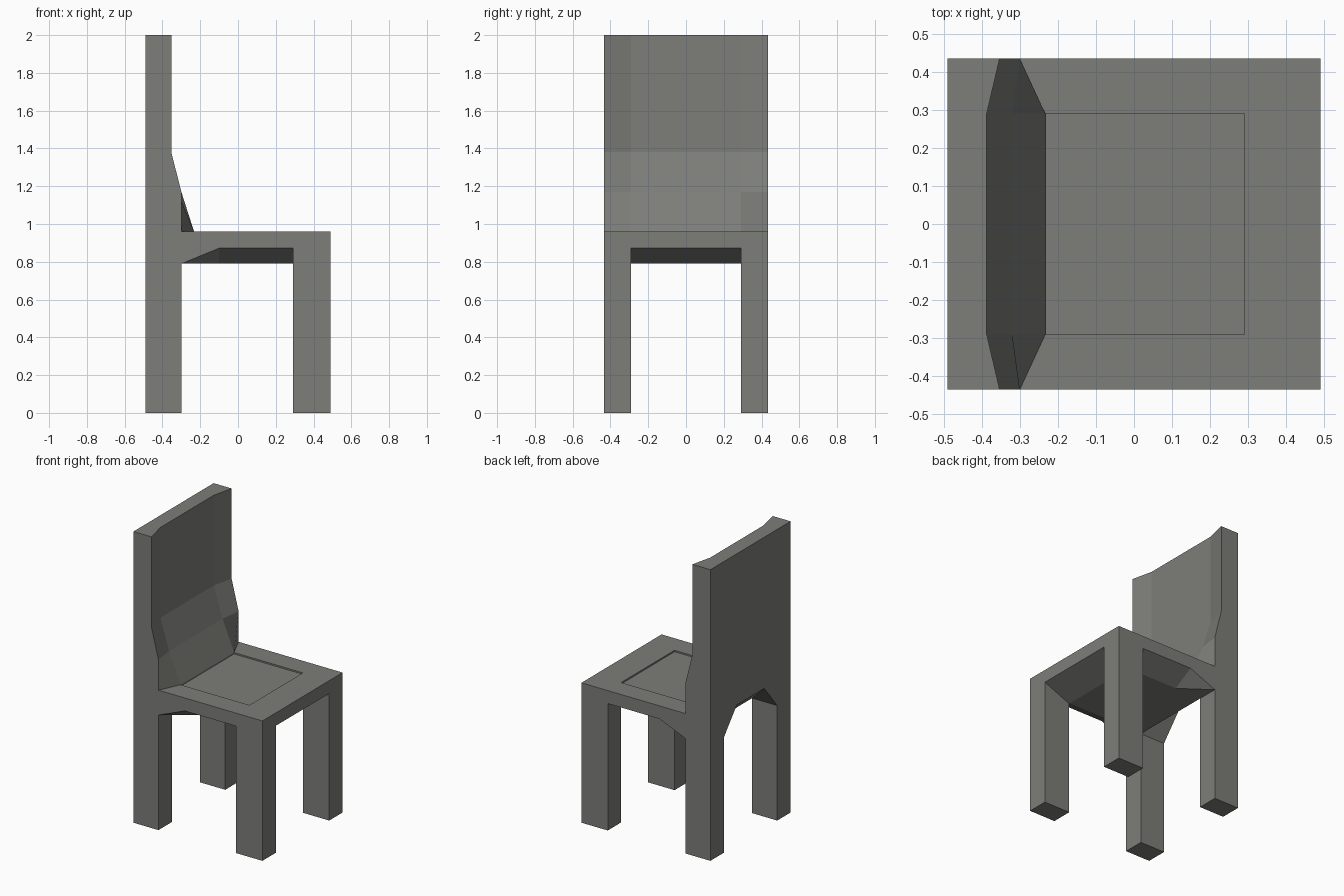
import bpy, bmesh

if "Cube" in bpy.data.objects:
    bpy.data.objects.remove(bpy.data.objects["Cube"])

# key positions
BACK, FRONT = -0.49, 0.49        # outer x
LEG_B, LEG_F = -0.30, 0.29       # inner leg x
SIDE, IN = 0.435, 0.29           # outer / inner y
SEAT, EDGE, LOW = 0.961, 0.872, 0.79   # seat top, rail lower edge, underside
BEND, CUSHION = -0.10, -0.233    # brace start on side rail, foot of backrest

paint = bpy.data.materials.new("dark_grey")
paint.diffuse_color = (0.205, 0.205, 0.19, 1)
paint.use_nodes = True
paint.node_tree.nodes["Principled BSDF"].inputs["Base Color"].default_value = paint.diffuse_color


def link(name, bm):
    bmesh.ops.recalc_face_normals(bm, faces=bm.faces)
    me = bpy.data.meshes.new(name)
    bm.to_mesh(me)
    bm.free()
    me.materials.append(paint)
    ob = bpy.data.objects.new(name, me)
    bpy.context.collection.objects.link(ob)
    return ob


def hull(name, pts):
    """Convex block around the given points."""
    bm = bmesh.new()
    for p in pts:
        bm.verts.new(p)
    bmesh.ops.convex_hull(bm, input=bm.verts[:])
    bmesh.ops.dissolve_limit(bm, angle_limit=0.01, verts=bm.verts[:], edges=bm.edges[:])
    return link(name, bm)


def box(name, x0, x1, y0, y1, z0, z1):
    return hull(name, [(x, y, z) for x in (x0, x1) for y in (y0, y1) for z in (z0, z1)])


def rail(name, s, x0, z0, x1, z1):
    """Side rail piece; z0 and z1 are the heights of its outer lower edge."""
    hull(name, [(x, s * y, h) for x, z in ((x0, z0), (x1, z1))
                for y, h in ((IN, LOW), (SIDE, z), (IN, SEAT), (SIDE, SEAT))])


for s, side in ((-1, "right"), (1, "left")):
    # legs
    box("front_leg_" + side, LEG_F, FRONT, s * IN, s * SIDE, 0, SEAT)
    box("back_leg_" + side, BACK, LEG_B, s * IN, s * SIDE, 0, SEAT)
    # side rail, bevelled underneath and braced toward the back leg
    rail("side_rail_" + side, s, BEND, EDGE, LEG_F, EDGE)
    rail("side_brace_" + side, s, LEG_B, LOW, BEND, EDGE)
    # corner brace of the back arch
    hull("back_brace_" + side,
         [(LEG_B, s * IN, LOW), (BACK, s * IN, LOW), (BACK, s * 0.149, SEAT),
          (BACK, s * IN, SEAT), (LEG_B, s * IN, SEAT)])

# front rail with bevelled underside
hull("front_rail", [(x, s * IN, z) for s in (-1, 1) for x, z in
                    ((LEG_F, LOW), (LEG_F, SEAT), (FRONT, EDGE), (FRONT, SEAT))])

# back rail, underside sloping up to the arch
hull("back_rail", [(x, s * y, z) for s in (-1, 1) for x, y, z in
                   ((CUSHION, IN, LOW), (CUSHION, IN, SEAT), (LEG_B, IN, LOW),
                    (LEG_B, IN, SEAT), (BACK, 0.149, SEAT))])

# slightly recessed seat panel
box("seat_panel", CUSHION, LEG_F, -IN, IN, LOW, SEAT - 0.01)

# backrest: stacked cross-sections (z, front x at the sides, front x in the middle)
bm = bmesh.new()
rings = []
for z, outer, inner in ((SEAT, LEG_B, CUSHION), (1.17, LEG_B, -0.32),
                        (1.38, -0.353, -0.387), (2.0, -0.353, -0.387)):
    section = ((BACK, -SIDE), (outer, -SIDE), (inner, -IN),
               (inner, IN), (outer, SIDE), (BACK, SIDE))
    rings.append([bm.verts.new((x, y, z)) for x, y in section])
for a, b in zip(rings, rings[1:]):
    for i in range(6):
        j = (i + 1) % 6
        bm.faces.new((a[i], a[j], b[j], b[i]))
bm.faces.new(rings[0][::-1])
bm.faces.new(rings[-1])
link("backrest", bm)
